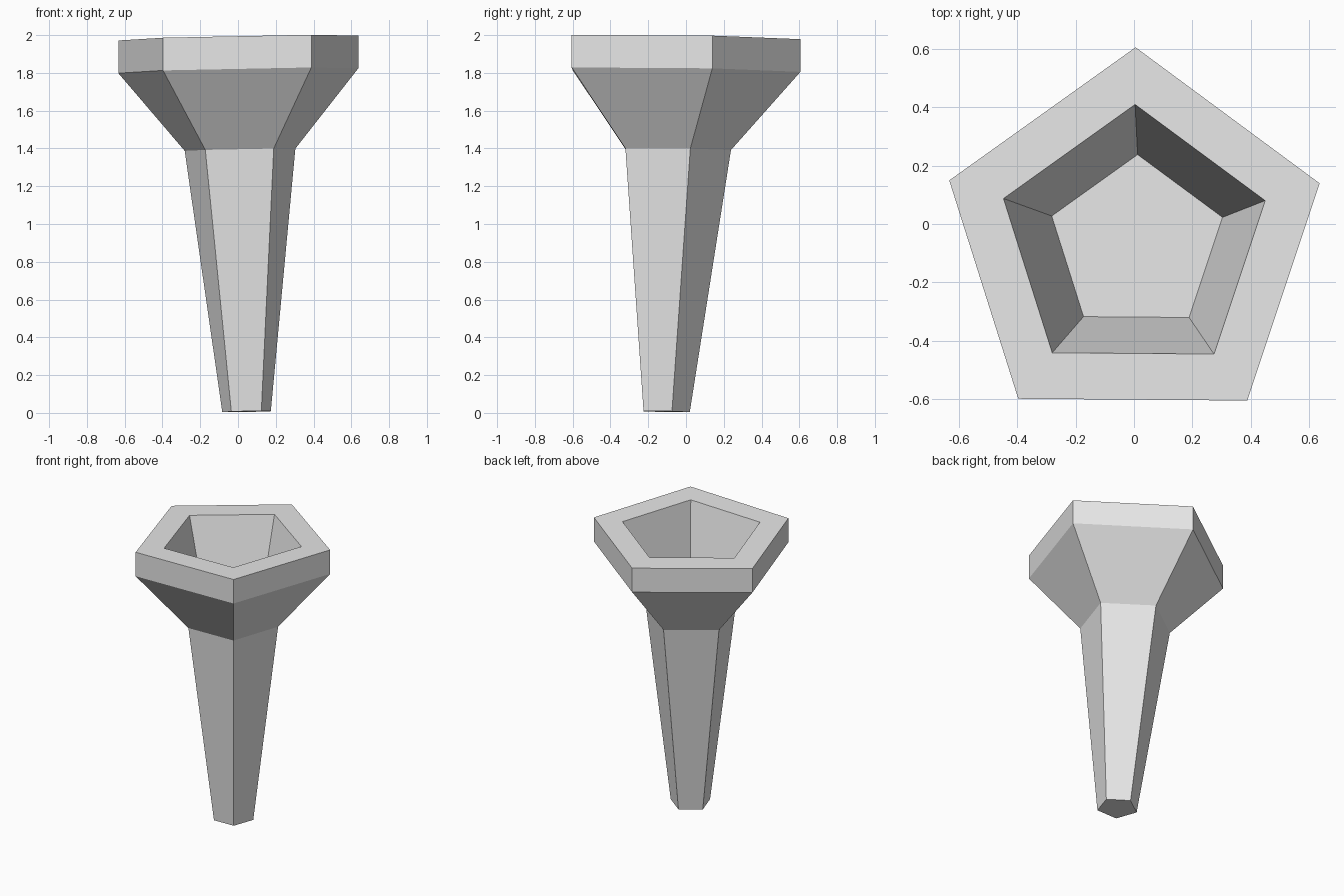
import bpy
import bmesh
from math import sin, cos, pi

if "Cube" in bpy.data.objects:
    bpy.data.objects.remove(bpy.data.objects["Cube"], do_unlink=True)

SIDES = 5
TURN = 0.008  # slight clockwise twist

grey = bpy.data.materials.new("plain grey")
grey.use_nodes = True
grey.diffuse_color = (0.8, 0.8, 0.8, 1)
grey.node_tree.nodes["Principled BSDF"].inputs["Base Color"].default_value = (0.8, 0.8, 0.8, 1)


def ring(bm, cx, cy, radius, z, tilt_x=0.0, tilt_y=0.0):
    """Pentagon with one corner to the back, on a slightly tilted plane."""
    verts = []
    for i in range(SIDES):
        a = TURN + 2 * pi * i / SIDES
        dx, dy = radius * sin(a), radius * cos(a)
        verts.append(bm.verts.new((cx + dx, cy + dy, z + tilt_x * dx + tilt_y * dy)))
    return verts


def loft(name, rings, cap_first=True):
    """Skin a stack of pentagons with flat quads and cap the first one."""
    bm = bmesh.new()
    loops = [ring(bm, *r) for r in rings]
    for a, b in zip(loops, loops[1:]):
        for i in range(SIDES):
            j = (i + 1) % SIDES
            bm.faces.new((a[i], b[i], b[j], a[j]))
    if cap_first:
        bm.faces.new(loops[0])
    # outward winding for the tapered body and the hollow bowl
    bmesh.ops.recalc_face_normals(bm, faces=bm.faces[:])
    top = max(bm.faces, key=lambda f: f.calc_center_median().z)
    up = [f for f in bm.faces if abs(f.normal.z) > 0.9]
    want = 1 if name == "bowl" else -1
    if up and up[0].normal.z * want < 0:
        bmesh.ops.reverse_faces(bm, faces=bm.faces[:])
    mesh = bpy.data.meshes.new(name)
    bm.to_mesh(mesh)
    bm.free()
    mesh.materials.append(grey)
    obj = bpy.data.objects.new(name, mesh)
    bpy.context.collection.objects.link(obj)
    return obj


neck = (0.01, -0.07, 0.308, 1.394, 0.02, -0.008)

# flared bowl: floor, inner lip, outer lip, rim underside, neck
loft("bowl", [
    neck,
    (0.0, -0.062, 0.472, 1.987, 0.02, -0.013),
    (0.0, -0.062, 0.668, 1.987, 0.02, -0.013),
    (0.0, -0.062, 0.668, 1.814, 0.02, -0.013),
    neck,
])

# tapered stem, open where it meets the bowl
loft("stem", [
    (0.045, -0.115, 0.135, 0.007, 0.02, -0.02),
    neck,
])
